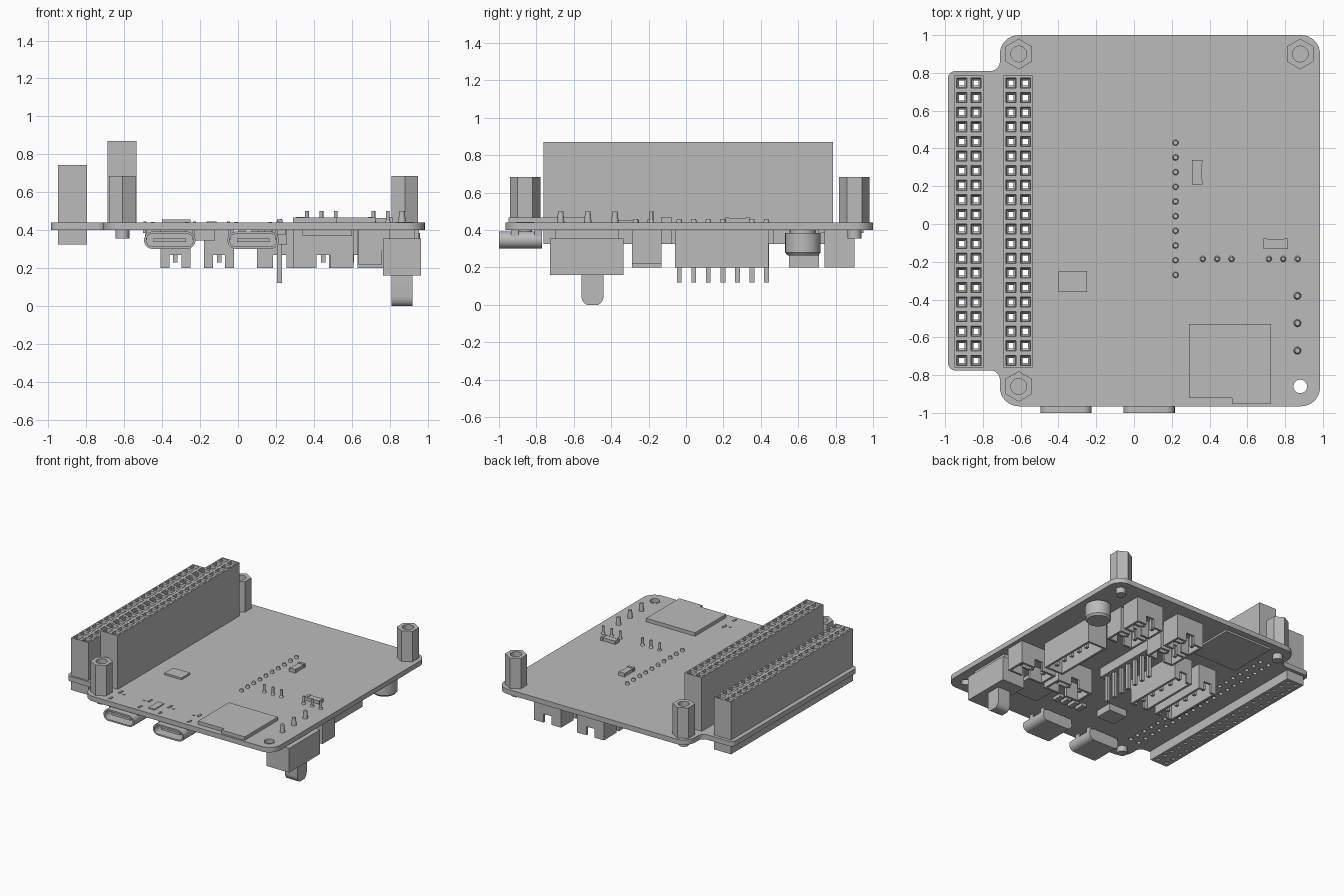
import bpy, bmesh, math
from mathutils import Matrix

if "Cube" in bpy.data.objects:
    bpy.data.objects.remove(bpy.data.objects["Cube"])

grey = bpy.data.materials.new("plain_grey")
grey.use_nodes = True
grey.diffuse_color = (0.5, 0.5, 0.5, 1)
grey.node_tree.nodes["Principled BSDF"].inputs["Base Color"].default_value = (0.5, 0.5, 0.5, 1)

BOTTOM, TOP = 0.40, 0.44
PITCH, ROWS = 0.0773, 20


def finish(name, bm):
    bmesh.ops.recalc_face_normals(bm, faces=bm.faces)
    mesh = bpy.data.meshes.new(name)
    bm.to_mesh(mesh)
    bm.free()
    mesh.materials.append(grey)
    ob = bpy.data.objects.new(name, mesh)
    bpy.context.collection.objects.link(ob)
    return ob


def smooth(ob):
    bpy.ops.object.select_all(action='DESELECT')
    ob.select_set(True)
    bpy.context.view_layer.objects.active = ob
    bpy.ops.object.shade_smooth_by_angle(angle=math.radians(35))


def add_box(bm, x0, x1, y0, y1, z0, z1):
    m = Matrix.Translation(((x0 + x1) / 2, (y0 + y1) / 2, (z0 + z1) / 2))
    bmesh.ops.create_cube(bm, size=1, matrix=m @ Matrix.Diagonal((x1 - x0, y1 - y0, z1 - z0, 1)))


def add_rod(bm, x, y, r, z0, z1, sides=24, r_top=None, turn=0):
    m = Matrix.Translation((x, y, (z0 + z1) / 2)) @ Matrix.Rotation(turn, 4, 'Z')
    bmesh.ops.create_cone(bm, cap_ends=True, segments=sides, radius1=r,
                          radius2=r if r_top is None else r_top, depth=z1 - z0, matrix=m)


def box(name, *dims):
    bm = bmesh.new()
    add_box(bm, *dims)
    return finish(name, bm)


def loft(bm, rings, closed=False):
    # Bridge equal-length rings of points; closed joins last to first
    vs = [[bm.verts.new(p) for p in ring] for ring in rings]
    n = len(vs[0])
    pairs = list(zip(vs, vs[1:])) + ([(vs[-1], vs[0])] if closed else [])
    for a, b in pairs:
        for i in range(n):
            bm.faces.new((a[i], a[(i + 1) % n], b[(i + 1) % n], b[i]))
    return vs


def circle(x, y, r, z, n=24, turn=0.0):
    return [(x + r * math.cos(turn + math.tau * i / n),
             y + r * math.sin(turn + math.tau * i / n), z) for i in range(n)]


def square(x, y, half, z):
    return [(x + sx * half, y + sy * half, z) for sx, sy in ((-1, -1), (1, -1), (1, 1), (-1, 1))]


def arc(cx, cy, r, start, sweep, n=8):
    return [(cx + r * math.cos(math.radians(start + sweep * i / n)),
             cy + r * math.sin(math.radians(start + sweep * i / n)), 0) for i in range(n + 1)]


# Socket positions
row_y = [0.012 + (i - (ROWS - 1) / 2) * PITCH for i in range(ROWS)]
outer_x = (-0.912, -0.836)
inner_x = (-0.651, -0.575)

# Circuit board: filled outline with through holes
outline = (arc(0.885, 0.9, 0.1, 0, 90) + arc(-0.61, 0.9, 0.1, 90, 90)
           + arc(-0.76, 0.86, 0.05, 0, -90) + arc(-0.945, 0.77, 0.04, 90, 90)
           + arc(-0.945, -0.735, 0.04, 180, 90) + arc(-0.76, -0.825, 0.05, 90, -90)
           + arc(-0.61, -0.865, 0.1, 180, 90) + arc(0.885, -0.865, 0.1, 270, 90))
loops = [outline, circle(0.88, -0.86, 0.046, 0)]
loops += [square(x, y, 0.014, 0) for x in outer_x + inner_x for y in row_y]
curve = bpy.data.curves.new("circuit_board", 'CURVE')
curve.dimensions = '2D'
curve.fill_mode = 'BOTH'
curve.extrude = (TOP - BOTTOM) / 2
for pts in loops:
    s = curve.splines.new('POLY')
    s.points.add(len(pts) - 1)
    for p, co in zip(s.points, pts):
        p.co = (*co, 1)
    s.use_cyclic_u = True
curve.materials.append(grey)
board = bpy.data.objects.new("circuit_board", curve)
board.location.z = (TOP + BOTTOM) / 2
bpy.context.collection.objects.link(board)
bpy.ops.object.select_all(action='DESELECT')
board.select_set(True)
bpy.context.view_layer.objects.active = board
bpy.ops.object.convert(target='MESH')


# Long double row sockets with tapered through holes
def socket(name, xs, z0, z1):
    bm = bmesh.new()
    for x in xs:
        for y in row_y:
            loft(bm, [square(x, y, 0.0386, z0), square(x, y, 0.0386, z1), square(x, y, 0.027, z1),
                      square(x, y, 0.024, z1 - 0.02), square(x, y, 0.014, z1 - 0.03),
                      square(x, y, 0.014, z0)], closed=True)
    bmesh.ops.remove_doubles(bm, verts=bm.verts, dist=0.0012)
    return finish(name, bm)


socket("outer_socket", outer_x, TOP, 0.745)
socket("outer_socket_base", outer_x, 0.325, BOTTOM)
socket("inner_socket", inner_x, TOP, 0.87)

# Hexagonal standoffs with a bore, and a stub below the board
for i, (x, y) in enumerate(((-0.61, 0.9), (0.88, 0.9), (-0.61, -0.86))):
    bm = bmesh.new()
    hexa = [circle(x, y, 0.08, z, 24) for z in (TOP, 0.685)]
    for ring in hexa:
        for k, (px, py, pz) in enumerate(ring):
            a = math.tau * k / 24
            off = (a + math.pi / 6) % (math.pi / 3) - math.pi / 6
            r = 0.07 / math.cos(off)
            ring[k] = (x + r * math.cos(a), y + r * math.sin(a), pz)
    vs = loft(bm, hexa + [circle(x, y, 0.042, 0.685), circle(x, y, 0.042, 0.60)])
    bm.faces.new(vs[-1])
    add_rod(bm, x, y, 0.037, 0.355, TOP)
    smooth(finish(f"standoff_{i + 1}", bm))

# Ring in the free mounting hole
bm = bmesh.new()
loft(bm, [circle(0.88, -0.86, r, z) for r, z in
          ((0.046, BOTTOM), (0.046, TOP + 0.002), (0.036, TOP + 0.002), (0.036, BOTTOM))], closed=True)
finish("mounting_ring", bm)

# Parts on the upper face
bm = bmesh.new()
add_box(bm, 0.29, 0.725, -0.92, -0.53, TOP, 0.468)
add_box(bm, 0.52, 0.725, -0.95, -0.92, TOP, 0.468)
finish("radio_module", bm)
box("sensor_chip", -0.4, -0.25, -0.36, -0.25, TOP, 0.455)
box("flat_part", -0.167, -0.113, -0.9, -0.775, TOP, 0.447)
for name, x, y, hx, hy in (("tall_resistor", 0.335, 0.275, 0.025, 0.065),
                           ("wide_resistor", 0.75, -0.105, 0.065, 0.025)):
    bm = bmesh.new()
    add_box(bm, x - hx, x + hx, y - hy, y + hy, TOP, 0.465)
    for s in (-1, 1):
        cx, cy = (x + s * (hx - 0.01), y) if hx > hy else (x, y + s * (hy - 0.01))
        ex, ey = (0.01, hy + 0.003) if hx > hy else (hx + 0.003, 0.01)
        add_box(bm, cx - ex, cx + ex, cy - ey, cy + ey, TOP, 0.469)
    finish(name, bm)

# Solder joints and pin ends
bm = bmesh.new()
for i in range(10):
    add_rod(bm, 0.22, 0.43 - i * 0.0777, 0.016, TOP, 0.46, 12, 0.012)
for cx in (0.44, 0.79):
    for dx in (-0.076, 0, 0.076):
        add_rod(bm, cx + dx, -0.185, 0.016, TOP, 0.452, 12, 0.011)
        add_rod(bm, cx + dx, -0.185, 0.010, TOP, 0.5, 12)
for y in (-0.38, -0.525, -0.67):
    add_rod(bm, 0.865, y, 0.02, TOP, 0.5, 12, 0.014)
for x in (-0.49, -0.23, -0.05, 0.21):
    for y, h in ((-0.79, 0.022), (-0.915, 0.018)):
        add_box(bm, x - 0.008, x + 0.008, y - h, y + h, TOP, 0.446)
for x in (-0.45, -0.27, -0.01, 0.17):
    add_rod(bm, x, -0.805, 0.01, TOP, 0.444, 10)
smooth(finish("solder_joints", bm))

# Round buzzer below the board
bm = bmesh.new()
add_rod(bm, 0.865, 0.625, 0.095, 0.28, 0.385, 32)
add_rod(bm, 0.865, 0.625, 0.082, 0.265, 0.28, 32, 0.095)
add_rod(bm, 0.865, 0.625, 0.07, 0.385, BOTTOM, 32)
smooth(finish("buzzer", bm))

# Switch with rounded lever
box("switch_body", 0.765, 0.965, -0.728, -0.335, 0.16, 0.355)
box("switch_feet", 0.80, 0.93, -0.70, -0.36, 0.355, BOTTOM)
bm = bmesh.new()
lever = [(-0.5 + 0.06, 0.16)] + [(-0.5 + y, 0.05 + z) for y, z, _ in arc(0, 0, 0.06, 0, -180, 12)]
lever = [(y, max(z, 0.0)) for y, z in lever] + [(-0.56, 0.16)]
vs = loft(bm, [[(x, y, z) for y, z in lever] for x in (0.81, 0.92)])
for ring in vs:
    bm.faces.new(ring)
smooth(finish("switch_lever", bm))

# Male pin header pointing down
bm = bmesh.new()
add_box(bm, 0.182, 0.258, -0.08, 0.47, 0.325, BOTTOM)
for i in range(7):
    y = 0.43 - i * 0.0777
    add_box(bm, 0.207, 0.233, y - 0.013, y + 0.013, 0.12, 0.33)
finish("pin_header", bm)


# Open shrouds facing down, with a slot in one or both short or long walls
def shroud(name, x0, x1, y0, y1, slot, pins=3, z0=0.2):
    bm = bmesh.new()
    t, lip = 0.018, z0 + 0.07
    mx, my = (x0 + x1) / 2, (y0 + y1) / 2
    add_box(bm, x0, x1, y0, y1, 0.335, BOTTOM)
    add_box(bm, x0, x0 + t, y0, y1, z0, 0.335)
    add_box(bm, x1 - t, x1, y0, y1, z0, 0.335)
    for a, b in ((y0, y0 + t), (y1 - t, y1)):
        if slot:
            g = min(0.035, (x1 - x0) / 5)
            add_box(bm, x0 + t, mx - g, a, b, z0, 0.335)
            add_box(bm, mx + g, x1 - t, a, b, z0, 0.335)
            add_box(bm, mx - g, mx + g, a, b, lip, 0.335)
        else:
            add_box(bm, x0 + t, x1 - t, a, b, z0, 0.335)
    for i in range(pins):
        f = (i + 0.5) / pins
        px, py = (x0 + f * (x1 - x0), my) if x1 - x0 > y1 - y0 else (mx, y0 + f * (y1 - y0))
        add_box(bm, px - 0.012, px + 0.012, py - 0.012, py + 0.012, z0 + 0.03, 0.335)
    finish(name, bm)


shroud("side_connector", 0.63, 0.8, -0.06, 0.44, False, 6)
shroud("left_connector", -0.41, -0.25, -0.06, 0.44, True, 5)
shroud("middle_connector", -0.18, -0.02, -0.06, 0.44, True, 5)
shroud("three_pin_connector_1", 0.29, 0.61, -0.29, -0.13, True, 3)
shroud("three_pin_connector_2", 0.635, 0.955, -0.29, -0.13, True, 3, 0.22)
shroud("back_connector_1", 0.48, 0.72, 0.74, 0.9, True)
shroud("back_connector_2", 0.1, 0.34, 0.74, 0.9, True)
shroud("back_connector_3", 0.48, 0.72, 0.55, 0.71, True)
shroud("back_connector_4", 0.1, 0.34, 0.55, 0.71, True)

# Thin modules and chips below the board
box("lower_module", -0.5, -0.08, 0.55, 0.95, 0.385, BOTTOM)
box("driver_chip", -0.28, -0.12, -0.56, -0.42, 0.345, BOTTOM)
box("power_chip", 0.34, 0.6, -0.7, -0.45, 0.37, BOTTOM)
for i in range(4):
    box(f"capacitor_{i + 1}", 0.0 + i * 0.07, 0.04 + i * 0.07, -0.62, -0.54, 0.375, BOTTOM)


# Port shells with a tongue
def stadium(cx, y, half, r):
    right = arc(half, 0, r, -90, 180, 10)
    left = arc(-half, 0, r, 90, 180, 10)
    return [(cx + a, y, 0.347 + b) for a, b, _ in right + left]


for name, cx in (("left_port", -0.36), ("right_port", 0.08)):
    bm = bmesh.new()
    vs = loft(bm, [stadium(cx, -0.77, 0.09, 0.046), stadium(cx, -1.0, 0.09, 0.046),
                   stadium(cx, -1.0, 0.09, 0.034), stadium(cx, -0.82, 0.09, 0.034)])
    bm.faces.new(vs[0])
    bm.faces.new(vs[-1])
    add_box(bm, cx - 0.085, cx + 0.085, -0.97, -0.8, 0.338, 0.356)
    for s in (-1, 1):
        for y in (-0.915, -0.79):
            add_box(bm, cx + s * 0.125 - 0.006, cx + s * 0.125 + 0.006, y - 0.02, y + 0.02, 0.347, BOTTOM)
    smooth(finish(name, bm))
